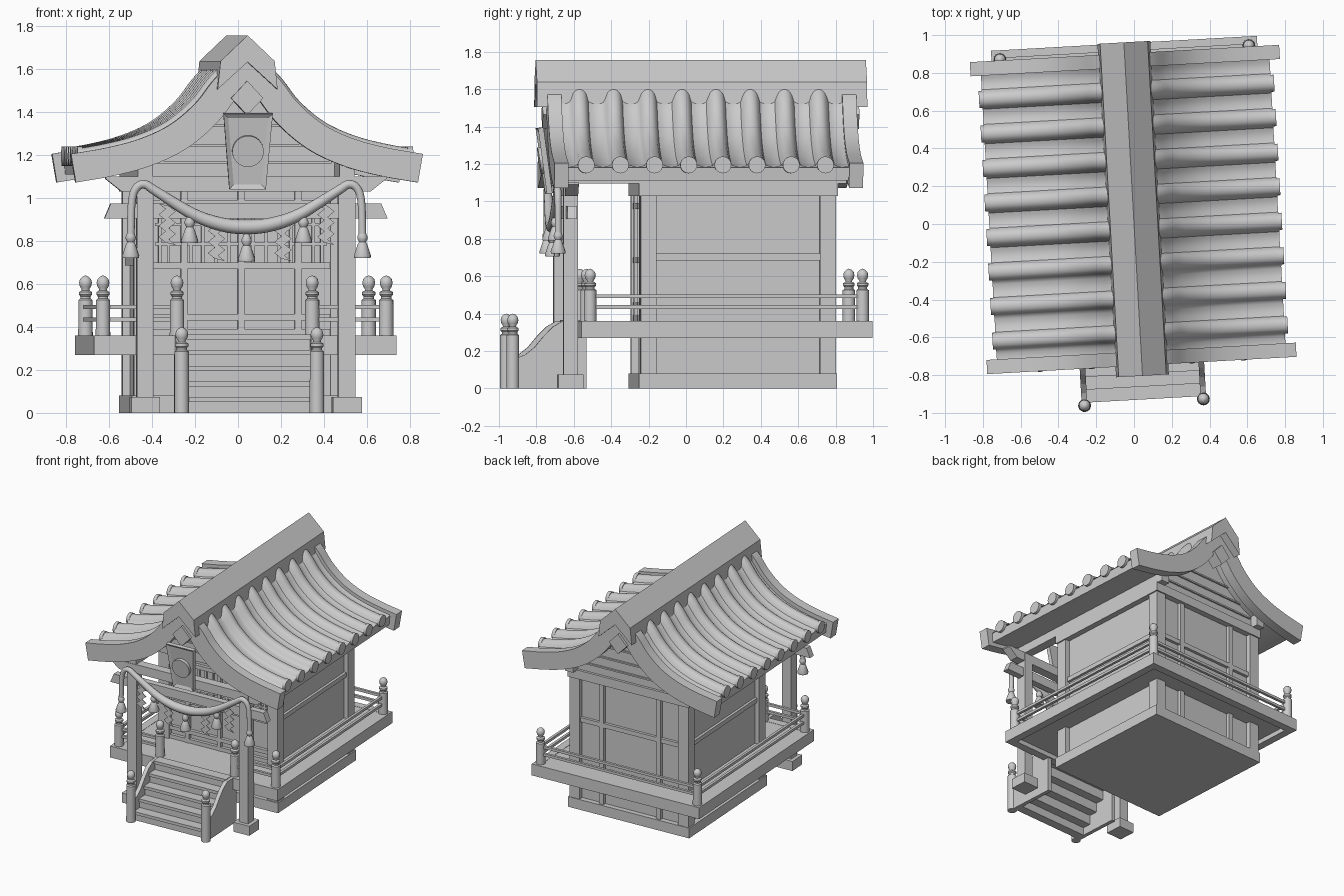
import bpy, bmesh, math
from mathutils import Matrix, Vector

if "Cube" in bpy.data.objects:
    bpy.data.objects.remove(bpy.data.objects["Cube"])

parts = []

def add(name, bm, smooth=False):
    bmesh.ops.recalc_face_normals(bm, faces=bm.faces)
    me = bpy.data.meshes.new(name)
    bm.to_mesh(me)
    bm.free()
    ob = bpy.data.objects.new(name, me)
    bpy.context.collection.objects.link(ob)
    parts.append(ob)
    if smooth:
        bpy.ops.object.select_all(action='DESELECT')
        ob.select_set(True)
        bpy.context.view_layer.objects.active = ob
        bpy.ops.object.shade_smooth_by_angle(angle=math.radians(35))
    return ob

def box(name, x, y, z):
    bm = bmesh.new()
    m = Matrix.Translation(((x[0]+x[1])/2, (y[0]+y[1])/2, (z[0]+z[1])/2)) @ \
        Matrix.Diagonal((x[1]-x[0], y[1]-y[0], z[1]-z[0], 1))
    bmesh.ops.create_cube(bm, size=1, matrix=m)
    return add(name, bm)

def pair(name, x, y, z):
    box(name + "_right", x, y, z)
    box(name + "_left", (-x[1], -x[0]), y, z)

def prism(name, pts, a, b, along='Y', smooth=False):
    """Outline in XZ pushed along Y, or outline in YZ pushed along X."""
    bm = bmesh.new()
    at = (lambda p, t: (p[0], t, p[1])) if along == 'Y' else (lambda p, t: (t, p[0], p[1]))
    lo = [bm.verts.new(at(p, a)) for p in pts]
    hi = [bm.verts.new(at(p, b)) for p in pts]
    bm.faces.new(lo)
    bm.faces.new(hi)
    for i in range(len(pts)):
        j = (i + 1) % len(pts)
        bm.faces.new((lo[i], lo[j], hi[j], hi[i]))
    return add(name, bm, smooth)

def lathe(name, prof, x, y, seg=20):
    bm = bmesh.new()
    vs = [bm.verts.new((r, 0, z)) for r, z in prof]
    es = [bm.edges.new(p) for p in zip(vs, vs[1:])]
    bmesh.ops.spin(bm, geom=vs + es, cent=(0, 0, 0), axis=(0, 0, 1), angle=math.tau, steps=seg)
    bmesh.ops.remove_doubles(bm, verts=bm.verts, dist=0.0005)
    bmesh.ops.translate(bm, verts=bm.verts, vec=(x, y, 0))
    return add(name, bm, True)

def catmull(p, n=5):
    p = [Vector(q) for q in p]
    p = [2*p[0]-p[1]] + p + [2*p[-1]-p[-2]]
    out = []
    for a, b, c, d in zip(p, p[1:], p[2:], p[3:]):
        for i in range(n):
            t = i / n
            out.append(0.5*(2*b + (c-a)*t + (2*a-5*b+4*c-d)*t*t + (3*b-a-3*c+d)*t**3))
    return out + [p[-2]]

def offset(curve, d):
    """Push a falling roof curve along its upward normal."""
    out = []
    for i, p in enumerate(curve):
        t = (curve[min(i+1, len(curve)-1)] - curve[max(i-1, 0)]).normalized()
        out.append(p + Vector((-t.y, t.x)) * d)
    return out

roof = catmull([(0, 1.68), (.14, 1.565), (.24, 1.44), (.36, 1.34), (.5, 1.275), (.65, 1.235), (.82, 1.205)])
eave = [p for p in roof if p.x < .765] + [Vector((.768, 1.215))]

# Body: plinth, walls, corner posts, rails
box("plinth", (-.51, .51), (-.28, .78), (0, .08))
box("wall_core", (-.465, .465), (-.235, .74), (.04, 1.1))
for y in ((-.27, -.185), (.69, .775)):
    pair("corner_post", (.415, .5), y, (.05, 1.08))
box("wall_top_beam", (-.51, .51), (-.28, .785), (1.03, 1.10))
pair("side_rail", (.4, .485), (-.2, .7), (.685, .72))
box("back_rail", (-.43, .43), (.7, .762), (.685, .72))
pair("back_batten", (.22, .26), (.7, .765), (.08, 1.05))
for y, s in ((-.27, "front"), (.72, "back")):
    under = [(p.x, p.y) for p in offset(roof, -.06) if .01 < p.x < .48]
    prism(s + "_gable", [(-.48, 1.08), (.48, 1.08)] + under[::-1] + [(-x, z) for x, z in under], y, y+.045)
    yo = (y-.012, y+.01) if s == "front" else (y+.035, y+.057)
    for w, z in ((.42, 1.16), (.33, 1.24), (.23, 1.33)):
        box(s + "_gable_batten", (-w, w), yo, (z, z+.012))

# Front doors with lattice
pair("door_jamb", (.25, .28), (-.265, -.22), (.36, 1.03))
box("door_centre", (-.015, .015), (-.262, -.22), (.36, 1.03))
for z in (.36, .43, .67, .96):
    box("door_rail", (-.42, .42), (-.26, -.22), (z, z+.03))
for x in (.05, .11, .17, .225, .33, .37):
    pair("lattice_bar", (x, x+.015), (-.25, -.22), (.69, .98))
for z in (.78, .87):
    box("lattice_cross_bar", (-.4, .4), (-.248, -.22), (z, z+.013))

# Deck
box("deck_floor", (-.69, .69), (-.585, .945), (.305, .358))
pair("deck_side_rim", (.645, .705), (-.6, .958), (.27, .36))
for y in (-.6, .898):
    box("deck_end_rim", (-.705, .705), (y, y+.06), (.27, .36))

# Railing posts with onion tops, and rails
cap = [(.033, .0), (.033, .015), (.024, .022), (.024, .032), (.031, .04), (.031, .052), (.018, .06),
       (.018, .066), (.026, .078), (.03, .095), (.026, .112), (.014, .124), (0, .13)]
def post(name, x, y, z0, z1):
    lathe(name, [(0, z0), (.034, z0)] + [(r, z1 + z) for r, z in cap], x, y)
for s in (-1, 1):
    post("rail_post_back", s*.66, .909, .35, .51)
    post("rail_post_front", s*.66, -.55, .35, .51)
    post("rail_post_stair", s*.315, -.55, .35, .51)
    post("stair_newel", s*.315, -.945, 0, .27)
for z in (.425, .483):
    pair("side_handrail", (.65, .67), (-.55, .909), (z, z+.02))
    pair("front_handrail", (.315, .66), (-.56, -.54), (z, z+.02))
    box("back_handrail", (-.66, .66), (.899, .919), (z, z+.02))

# Stairs
for i in range(5):
    y, z = -.93 + i*.068, .073*i
    box("stair_riser", (-.305, .305), (y+.012, y+.08), (max(0, z-.012), z+.06))
    box("stair_tread", (-.305, .305), (y, y+.08), (z+.05, z+.073))
for s in (-1, 1):
    prism("stair_side", [(-.92, 0), (-.92, .165), (-.88, .18), (-.83, .22), (-.78, .28), (-.73, .33),
          (-.68, .36), (-.55, .36), (-.55, 0)], s*.3, s*.33, 'X')

# Porch posts, footings, beams
pair("porch_footing", (.403, .537), (-.712, -.578), (0, .075))
pair("porch_post", (.431, .509), (-.684, -.606), (.07, 1.1))
prism("porch_lower_beam", [(-.66, .905), (.66, .905), (.63, .975), (-.63, .975)], -.67, -.62)
prism("porch_upper_beam", [(-.58, 1.03), (.58, 1.03), (.655, 1.09), (.655, 1.1), (-.655, 1.1), (-.655, 1.09)], -.68, -.61)
pair("purlin", (.435, .505), (-.68, .83), (1.095, 1.19))

# Roof slab, gable boards, rounded tiles with end discs
Y0, STEP = -.578, .183
def tile_height(y):
    d = abs((y - Y0 + STEP/2) % STEP - STEP/2)
    if d < .045:
        return .04 * math.sqrt(1 - (d/.045)**2)
    return -.01 * math.sin(math.pi/2 * (d-.045)/(STEP/2-.045))
ys = [-.68 + i*1.515/132 for i in range(133)]
for s, side in ((1, "right"), (-1, "left")):
    flip = lambda c: [(s*p.x, p.y) for p in c]
    prism("roof_slab_" + side, flip(offset(eave, -.035)) + flip(offset(eave, -.105))[::-1], -.68, .835, smooth=True)
    for y in (-.75, .829):
        prism("gable_board_" + side, flip(roof) + flip(offset(roof, -.135))[::-1], y, y+.075, smooth=True)
    bm = bmesh.new()
    rows = []
    for y in ys:
        rows.append([bm.verts.new((s*p.x, y, p.y)) for p in offset(eave, tile_height(y) - .022)])
    for a, b in zip(rows, rows[1:]):
        for i in range(len(a)-1):
            bm.faces.new((a[i], a[i+1], b[i+1], b[i]))
    tiles = add("roof_tiles_" + side, bm, True)
    for i in range(8):
        bm = bmesh.new()
        m = Matrix.Translation((s*.77, Y0 + i*STEP, 1.195)) @ Matrix.Rotation(math.pi/2, 4, 'Y')
        bmesh.ops.create_cone(bm, cap_ends=True, segments=20, radius1=.045, radius2=.045, depth=.025, matrix=m)
        add("tile_end_disc", bm, True)

# Ridge cap and crossing blocks under it
prism("ridge_cap", [(0, 1.757), (.126, 1.637), (.14, 1.505), (0, 1.633), (-.14, 1.505), (-.126, 1.637)], -.805, .963)
for y in (-.77, .83):
    prism("ridge_end_block", [(0, 1.386), (.075, 1.465), (0, 1.545), (-.075, 1.465)], y, y+.095)

# Hanging plaque with round emblem
bm = bmesh.new()
vs = [bm.verts.new(v) for v in ((-.085, -.015, -.18), (.085, -.015, -.18), (.115, -.015, .175), (-.115, -.015, .175))]
front = bm.faces.new(vs)
ex = bmesh.ops.extrude_face_region(bm, geom=[front])
bmesh.ops.translate(bm, verts=[v for v in ex["geom"] if isinstance(v, bmesh.types.BMVert)], vec=(0, .03, 0))
bmesh.ops.recalc_face_normals(bm, faces=bm.faces)
face = min(bm.faces, key=lambda f: f.calc_center_median().y)
bmesh.ops.inset_region(bm, faces=[face], thickness=.03, depth=-.012)
tilt = Matrix.Translation((0.003, -.76, 1.22)) @ Matrix.Rotation(math.radians(8), 4, 'X')
bm.transform(tilt)
add("plaque", bm)
bm = bmesh.new()
bmesh.ops.create_cone(bm, cap_ends=True, segments=32, radius1=.073, radius2=.073, depth=.03,
                      matrix=tilt @ Matrix.Translation((0, -.012, 0)) @ Matrix.Rotation(math.pi/2, 4, 'X'))
add("plaque_disc", bm, True)

# Sagging rope, tapering to the ends
half = [(.54, .82, .018), (.535, .98, .018), (.515, 1.045, .019), (.475, 1.063, .02), (.42, 1.03, .022),
        (.25, .925, .028), (.12, .878, .032)]
path = [(-x, z, r) for x, z, r in half] + [(0, .865, .034)] + half[::-1]
bm = bmesh.new()
rings = []
pts = catmull(path, 6)
for i, p in enumerate(pts):
    t = (pts[min(i+1, len(pts)-1)] - pts[max(i-1, 0)]).xy.normalized()
    rings.append([bm.verts.new((p.x - t.y*p.z*math.cos(a), -.715 + p.z*math.sin(a), p.y + t.x*p.z*math.cos(a)))
                  for a in (k*math.tau/14 for k in range(14))])
for a, b in zip(rings, rings[1:]):
    for k in range(14):
        bm.faces.new((a[k], a[k-1], b[k-1], b[k]))
bm.faces.new(rings[0])
bm.faces.new(rings[-1])
add("rope", bm, True)

# Tassels and folded paper streamers
for x, z in ((-.54, .72), (-.265, .79), (0, .705), (.265, .79), (.54, .72)):
    lathe("tassel", [(0, z), (.038, z), (.04, z+.012), (.022, z+.065), (.016, z+.075), (.023, z+.088),
                     (.024, z+.1), (.016, z+.118), (.01, z+.13), (0, z+.13)], x, -.715, 16)
for x, z in ((-.37, .975), (-.14, .9), (.17, .9), (.37, .975)):
    zig = [(x - .04 + (.032 if i % 2 else 0), z - .026*i) for i in range(8)]
    prism("paper_streamer", zig + [(a + .048, b - .012) for a, b in zig[::-1]], -.718, -.712)

# The whole shrine stands turned slightly about the vertical
turn = Matrix.Rotation(math.radians(3.2), 4, 'Z')
for ob in parts:
    ob.data.transform(turn)
